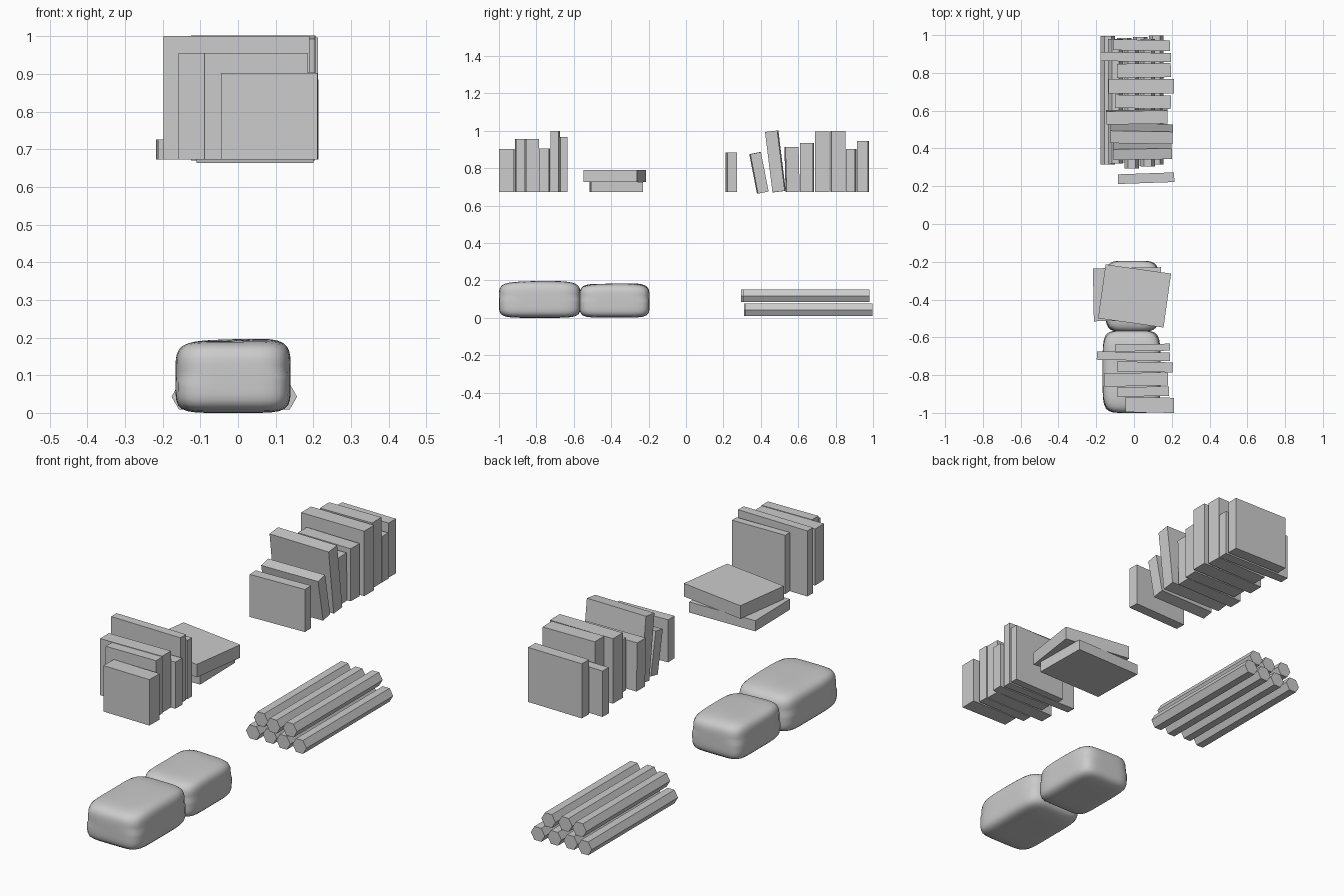
import bpy, bmesh, math, random
from mathutils import Matrix, Vector

if "Cube" in bpy.data.objects:
    bpy.data.objects.remove(bpy.data.objects["Cube"])

random.seed(4)
mat = bpy.data.materials.new("plain_grey")
mat.diffuse_color = (0.6, 0.6, 0.6, 1)
mat.use_nodes = True
mat.node_tree.nodes["Principled BSDF"].inputs["Base Color"].default_value = mat.diffuse_color


def finish(bm, name, smooth=False):
    bmesh.ops.recalc_face_normals(bm, faces=bm.faces)
    for f in bm.faces:
        f.smooth = smooth
    me = bpy.data.meshes.new(name)
    bm.to_mesh(me)
    bm.free()
    me.materials.append(mat)
    ob = bpy.data.objects.new(name, me)
    bpy.context.collection.objects.link(ob)
    return ob


def box(name, size, centre, yaw=0, lean=0):
    bm = bmesh.new()
    bmesh.ops.create_cube(bm, size=1)
    m = (Matrix.Translation(centre) @ Matrix.Rotation(math.radians(yaw), 4, 'Z')
         @ Matrix.Rotation(math.radians(lean), 4, 'X') @ Matrix.Diagonal((*size, 1)))
    bmesh.ops.transform(bm, matrix=m, verts=bm.verts)
    return finish(bm, name)


# Upright books: x0, x1, y0, y1, top, yaw
SHELF = 0.673
upright = [
    (-0.045, 0.212, -0.998, -0.918, 0.902, -1),
    (-0.09, 0.185, -0.912, -0.862, 0.955, 1),
    (-0.158, 0.180, -0.858, -0.788, 0.955, 1),
    (-0.09, 0.205, -0.783, -0.730, 0.905, -1),
    (-0.197, 0.190, -0.722, -0.678, 1.000, -1),
    (-0.10, 0.190, -0.673, -0.636, 0.966, 1),
    (-0.085, 0.213, 0.217, 0.268, 0.885, 2),
    (-0.10, 0.195, 0.612, 0.682, 0.935, -1),
    (-0.135, 0.213, 0.690, 0.768, 0.997, 0),
    (-0.09, 0.195, 0.775, 0.850, 1.000, 1),
    (-0.178, 0.195, 0.860, 0.908, 0.902, -1),
    (-0.11, 0.190, 0.918, 0.975, 0.945, -1),
]
for i, (x0, x1, y0, y1, top, yaw) in enumerate(upright):
    box(f"upright_book_{i}", (x1 - x0, y1 - y0, top - SHELF),
        ((x0 + x1) / 2, (y0 + y1) / 2, (top + SHELF) / 2), yaw)

# Leaning books
box("leaning_book_0", (0.31, 0.058, 0.215), (0.045, 0.390, 0.775), 1, 11)
box("leaning_book_1", (0.33, 0.066, 0.325), (0.04, 0.478, 0.836), -1, 7)
box("leaning_book_2", (0.325, 0.070, 0.240), (0.015, 0.567, 0.793), 1, 1.5)

# Two books lying flat
box("flat_book_lower", (0.36, 0.28, 0.053), (-0.035, -0.372, 0.699), 1)
box("flat_book_upper", (0.35, 0.288, 0.065), (0.003, -0.381, 0.758), -8)


# Stack of hexagonal logs: four below, three above
def log(name, x, z, y0, y1):
    bm = bmesh.new()
    bmesh.ops.create_cone(bm, cap_ends=True, segments=6, radius1=0.0385,
                          radius2=0.0385, depth=y1 - y0,
                          matrix=Matrix.Rotation(math.radians(30), 4, 'Z'))
    m = Matrix.Translation((x, (y0 + y1) / 2, z)) @ Matrix.Rotation(math.pi / 2, 4, 'X')
    bmesh.ops.transform(bm, matrix=m, verts=bm.verts)
    # keep the corners pointing sideways so the top is flat
    if max(v.co.x for v in bm.verts) - x < 0.037:
        c = Vector((x, 0, z))
        bmesh.ops.rotate(bm, cent=c, matrix=Matrix.Rotation(math.radians(30), 3, 'Y'),
                         verts=bm.verts)
    finish(bm, name)


ends = [(0.315, 0.995), (0.325, 0.985), (0.31, 0.99), (0.315, 0.998)]
for i, (y0, y1) in enumerate(ends):
    log(f"lower_log_{i}", -0.138 + 0.0855 * i, 0.043, y0, y1)
for i, (y0, y1) in enumerate([(0.32, 0.98), (0.295, 0.97), (0.305, 0.98)]):
    log(f"upper_log_{i}", -0.098 + 0.0855 * i, 0.117, y0, y1)


# Soft sacks: rounded box, flatter underneath
def sack(name, centre, half, tilt):
    bm = bmesh.new()
    bmesh.ops.create_cube(bm, size=2)
    bmesh.ops.subdivide_edges(bm, edges=bm.edges, cuts=11, use_grid_fill=True)
    for v in bm.verts:
        p = v.co.copy()
        e = 5 if p.z > 0 else 6
        n = sum(abs(c) ** e for c in p) ** (1 / e)
        p /= n
        # gentle lumps on the top
        if p.z > 0:
            p.z *= 1 + 0.02 * math.sin(3 * p.y + 2 * p.x) + tilt * p.x
        v.co = Vector(centre) + Vector(p[i] * half[i] for i in range(3))
    finish(bm, name, True)


sack("sack_front", (-0.013, -0.782, 0.097), (0.153, 0.218, 0.097), 0.03)
sack("sack_back", (-0.01, -0.382, 0.092), (0.142, 0.187, 0.091), -0.02)
